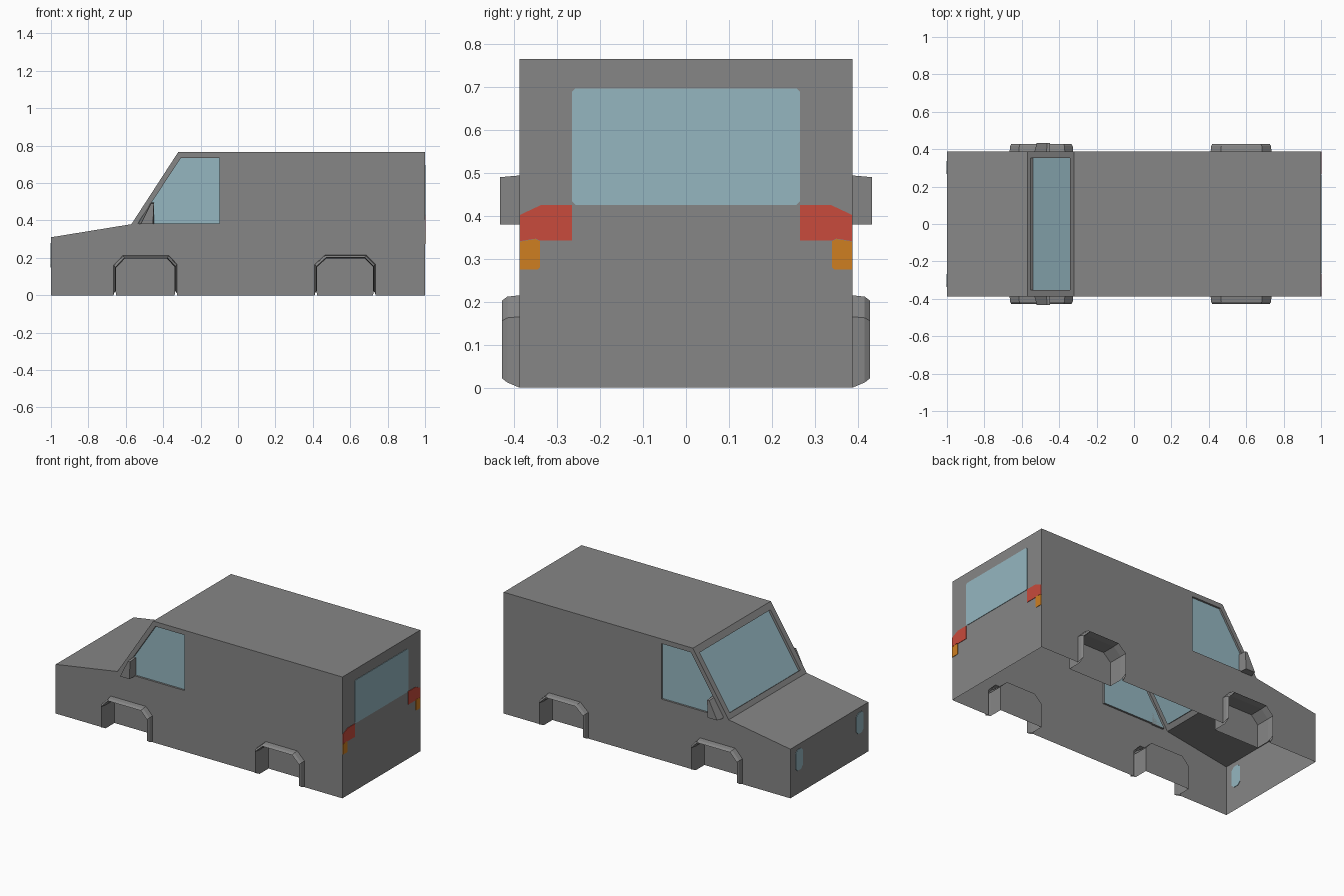
import bpy, bmesh
from mathutils import Vector

if "Cube" in bpy.data.objects:
    bpy.data.objects.remove(bpy.data.objects["Cube"])

W = 0.388  # half width of the body


def material(name, rgb):
    m = bpy.data.materials.new(name)
    m.diffuse_color = (*rgb, 1)
    m.use_nodes = True
    m.node_tree.nodes["Principled BSDF"].inputs["Base Color"].default_value = m.diffuse_color
    return m


GREY = material("grey_paint", (0.24, 0.24, 0.24))
GLASS = material("pale_blue_glass", (0.30, 0.47, 0.53))
RED = material("red_lamp", (0.58, 0.07, 0.045))
ORANGE = material("orange_lamp", (0.62, 0.21, 0.015))


def finish(bm, name, mats):
    bmesh.ops.remove_doubles(bm, verts=bm.verts, dist=1e-5)
    bmesh.ops.recalc_face_normals(bm, faces=bm.faces)
    me = bpy.data.meshes.new(name)
    bm.to_mesh(me)
    bm.free()
    for m in mats:
        me.materials.append(m)
    ob = bpy.data.objects.new(name, me)
    bpy.context.collection.objects.link(ob)
    return ob


def face(bm, pts, mat=0):
    f = bm.faces.new([bm.verts.new(p) for p in pts])
    f.material_index = mat
    return f


def loft(bm, a, b):
    n = len(a)
    for i in range(n):
        j = (i + 1) % n
        face(bm, (a[i], a[j], b[j], b[i]))


def framed_glass(bm, outer, inner, inward):
    """Frame ring, recessed reveal and glass pane."""
    sunk = [Vector(p) + Vector(inward) for p in inner]
    loft(bm, outer, inner)
    loft(bm, inner, sunk)
    face(bm, sunk, 1)


def prism(name, a, b, mat):
    bm = bmesh.new()
    face(bm, a)
    face(bm, b)
    loft(bm, a, b)
    return finish(bm, name, [mat])


# Wheel arch openings in the side wall (x, z)
ARCHES = {
    "front": [(-0.665, 0), (-0.665, 0.16), (-0.615, 0.213), (-0.37, 0.213), (-0.325, 0.165), (-0.325, 0)],
    "rear": [(0.41, 0), (0.41, 0.165), (0.465, 0.215), (0.685, 0.215), (0.735, 0.165), (0.735, 0)],
}

# Body shell, open underneath
bm = bmesh.new()
wall = ([(-1, 0)] + ARCHES["front"] + ARCHES["rear"]
        + [(1, 0), (1, 0.765), (-0.08, 0.765), (-0.08, 0.36), (-0.57, 0.38), (-1, 0.31)])
cab = [(-0.57, 0.38), (-0.08, 0.36), (-0.08, 0.765), (-0.32, 0.765)]
pane = [(-0.535, 0.385), (-0.10, 0.385), (-0.10, 0.735), (-0.305, 0.735)]
for s in (1, -1):
    def at(pts):
        return [(x, s * W, z) for x, z in pts]
    face(bm, at(wall))
    framed_glass(bm, at(cab), at(pane), (0, -s * 0.012, 0))

for (x0, z0), (x1, z1) in (((-1, 0), (-1, 0.31)), ((-1, 0.31), (-0.57, 0.38)),
                           ((-0.32, 0.765), (1, 0.765)), ((1, 0.765), (1, 0))):
    face(bm, ((x0, -W, z0), (x0, W, z0), (x1, W, z1), (x1, -W, z1)))


# Windscreen
def screen(t0, t1, y):
    ends = [(-0.57 + 0.25 * t, 0.38 + 0.385 * t) for t in (t0, t1)]
    (xa, za), (xb, zb) = ends
    return [(xa, -y, za), (xa, y, za), (xb, y, zb), (xb, -y, zb)]


framed_glass(bm, screen(0, 1, W), screen(0.07, 0.91, 0.352), (0.013, 0, -0.009))
finish(bm, "van_body", [GREY, GLASS])

# Flared wheel arches with recessed wells
for key, prof in ARCHES.items():
    cx = (prof[0][0] + prof[-1][0]) / 2
    for s, side in ((-1, "right"), (1, "left")):
        def ring(k, y, low):
            return [(cx + (x - cx) * k, s * y, max(z * k, low)) for x, z in prof]
        bm = bmesh.new()
        rings = [ring(1, W, 0), ring(0.985, 0.416, 0.012), ring(0.94, 0.429, 0.022),
                 ring(0.92, W, 0), ring(0.92, 0.30, 0)]
        for a, b in zip(rings, rings[1:]):
            for i in range(len(prof) - 1):
                face(bm, (a[i], a[i + 1], b[i + 1], b[i]))
        face(bm, rings[-1])
        finish(bm, f"{key}_wheel_arch_{side}", [GREY])

# Door mirrors
for s, side in ((-1, "right"), (1, "left")):
    prism("door_mirror_" + side,
          [(x, s * 0.376, z) for x, z in ((-0.535, 0.38), (-0.45, 0.38), (-0.45, 0.495), (-0.468, 0.495))],
          [(x, s * 0.433, z) for x, z in ((-0.52, 0.38), (-0.455, 0.38), (-0.45, 0.49), (-0.465, 0.49))],
          GREY)


# Thin plates on the nose and tail
def plate(name, x, pts, mat):
    prism(name, [(x - 0.003, y, z) for y, z in pts], [(x + 0.003, y, z) for y, z in pts], mat)


def clipped(y0, y1, z0, z1, c):
    return [(y0 + c, z0), (y1 - c, z0), (y1, z0 + c), (y1, z1 - c),
            (y1 - c, z1), (y0 + c, z1), (y0, z1 - c), (y0, z0 + c)]


plate("rear_window", 1, clipped(-0.265, 0.265, 0.425, 0.697, 0.008), GLASS)
for s, side in ((-1, "right"), (1, "left")):
    plate("headlight_" + side, -1, [(s * y, z) for y, z in clipped(0.268, 0.338, 0.148, 0.28, 0.018)], GLASS)
    plate("tail_light_" + side, 1, [(s * y, z) for y, z in (
        (0.266, 0.342), (0.34, 0.342), (0.35, 0.347), (0.387, 0.341),
        (0.387, 0.402), (0.338, 0.425), (0.266, 0.425))], RED)
    plate("indicator_" + side, 1, [(s * y, z) for y, z in (
        (0.345, 0.275), (0.387, 0.275), (0.387, 0.34), (0.35, 0.346), (0.34, 0.341), (0.34, 0.28))], ORANGE)
